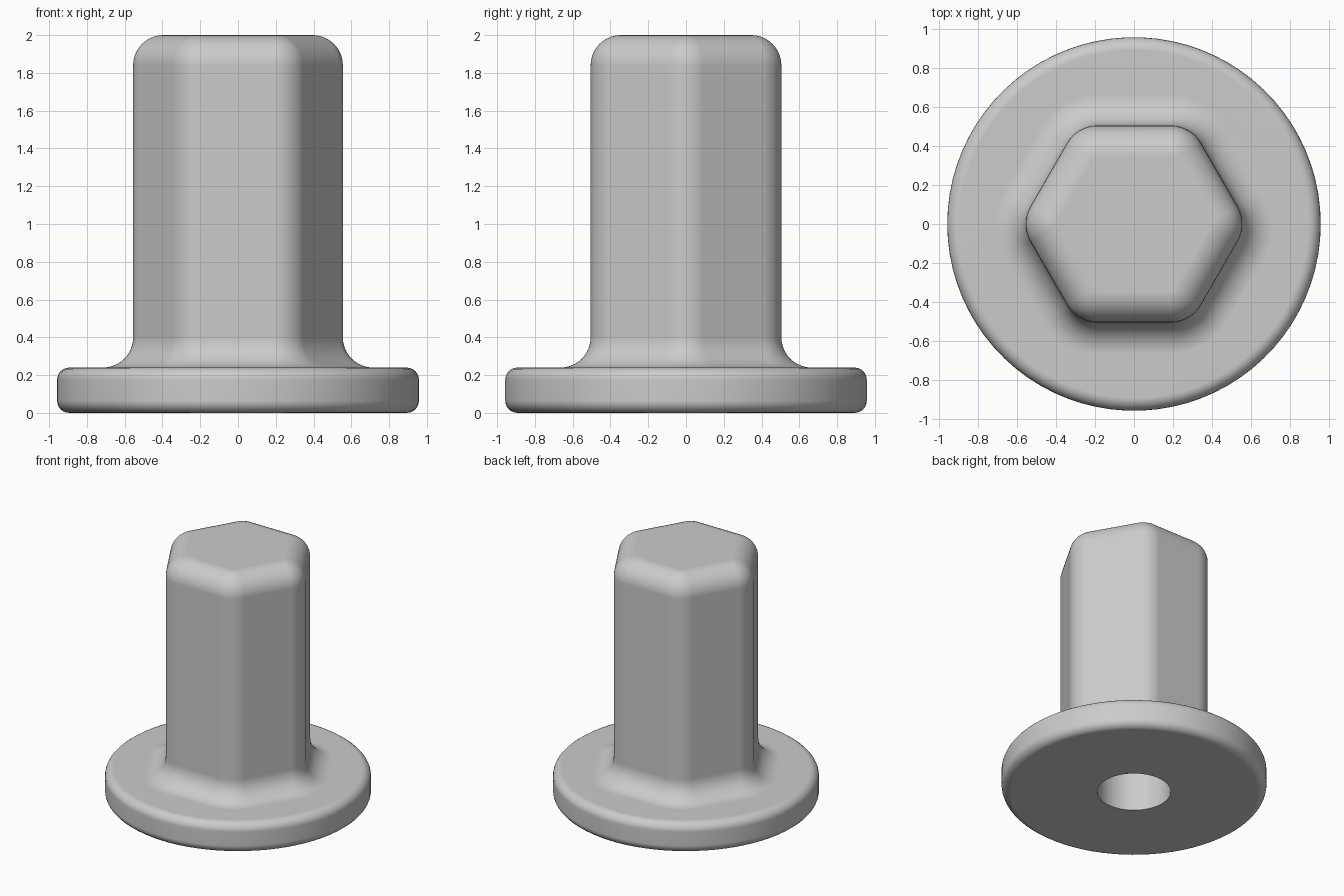
import bpy, bmesh
from math import sin, cos, pi, radians

cube = bpy.data.objects.get("Cube")
if cube:
    bpy.data.objects.remove(cube, do_unlink=True)

STEPS = 12                    # segments in each rounded hexagon corner
PER = STEPS + 1
CORE = 0.325 / cos(pi / 6)    # corner centres of the hexagon
ROUND = 0.18                  # corner radius of the post
FILLET = 0.16
FLANGE_R, FLANGE_H, EDGE = 0.958, 0.24, 0.065
HOLE_R, HOLE_TOP = 0.265, 1.5


def hex_ring(offset, z):
    """Rounded hexagon with its corner arcs at the given radius."""
    pts = []
    for k in range(6):
        a = k * pi / 3
        for j in range(PER):
            t = a + (j / STEPS - 0.5) * pi / 3
            pts.append((CORE * cos(a) + offset * cos(t),
                        CORE * sin(a) + offset * sin(t), z))
    return pts


def circle_ring(r, z):
    n = 6 * PER
    start = -STEPS / 2
    return [(r * cos((i + start) * 2 * pi / n),
             r * sin((i + start) * 2 * pi / n), z) for i in range(n)]


def quarter(n=10):
    return [i / n * pi / 2 for i in range(n + 1)]


rings = []
# Rounded top rim of the post
for t in quarter():
    rings.append(hex_ring(ROUND - FILLET + FILLET * sin(t), 2 - FILLET + FILLET * cos(t)))
# Hollow fillet where the post meets the flange
for t in quarter():
    rings.append(hex_ring(ROUND + FILLET - FILLET * cos(t),
                          FLANGE_H + FILLET - FILLET * sin(t)))
# Flange with rounded upper and lower edges
for t in quarter(6):
    rings.append(circle_ring(FLANGE_R - EDGE + EDGE * sin(t), FLANGE_H - EDGE + EDGE * cos(t)))
for t in quarter(6):
    rings.append(circle_ring(FLANGE_R - EDGE + EDGE * cos(t), EDGE - EDGE * sin(t)))
# Blind hole in the underside
rings.append(circle_ring(HOLE_R, 0))
rings.append(circle_ring(HOLE_R, HOLE_TOP))

# Loft the rings and cap both ends
bm = bmesh.new()
loops = [[bm.verts.new(p) for p in ring] for ring in rings]
for upper, lower in zip(loops, loops[1:]):
    for i in range(len(upper)):
        j = (i + 1) % len(upper)
        bm.faces.new((upper[i], lower[i], lower[j], upper[j]))
bm.faces.new(loops[0])
bm.faces.new(loops[-1][::-1])
bmesh.ops.recalc_face_normals(bm, faces=bm.faces[:])
mesh = bpy.data.meshes.new("flanged_hex_post")
bm.to_mesh(mesh)
bm.free()

post = bpy.data.objects.new("flanged_hex_post", mesh)
bpy.context.collection.objects.link(post)

# Plain grey material
grey = bpy.data.materials.new("plain_grey")
grey.use_nodes = True
colour = (0.6, 0.6, 0.6, 1)
grey.diffuse_color = colour
grey.node_tree.nodes["Principled BSDF"].inputs["Base Color"].default_value = colour
mesh.materials.append(grey)

# Smooth shading with crisp hole edges and flat large faces
bpy.ops.object.select_all(action="DESELECT")
post.select_set(True)
bpy.context.view_layer.objects.active = post
bpy.ops.object.shade_smooth_by_angle(angle=radians(35))
weighted = post.modifiers.new("weighted_normals", "WEIGHTED_NORMAL")
weighted.keep_sharp = True
